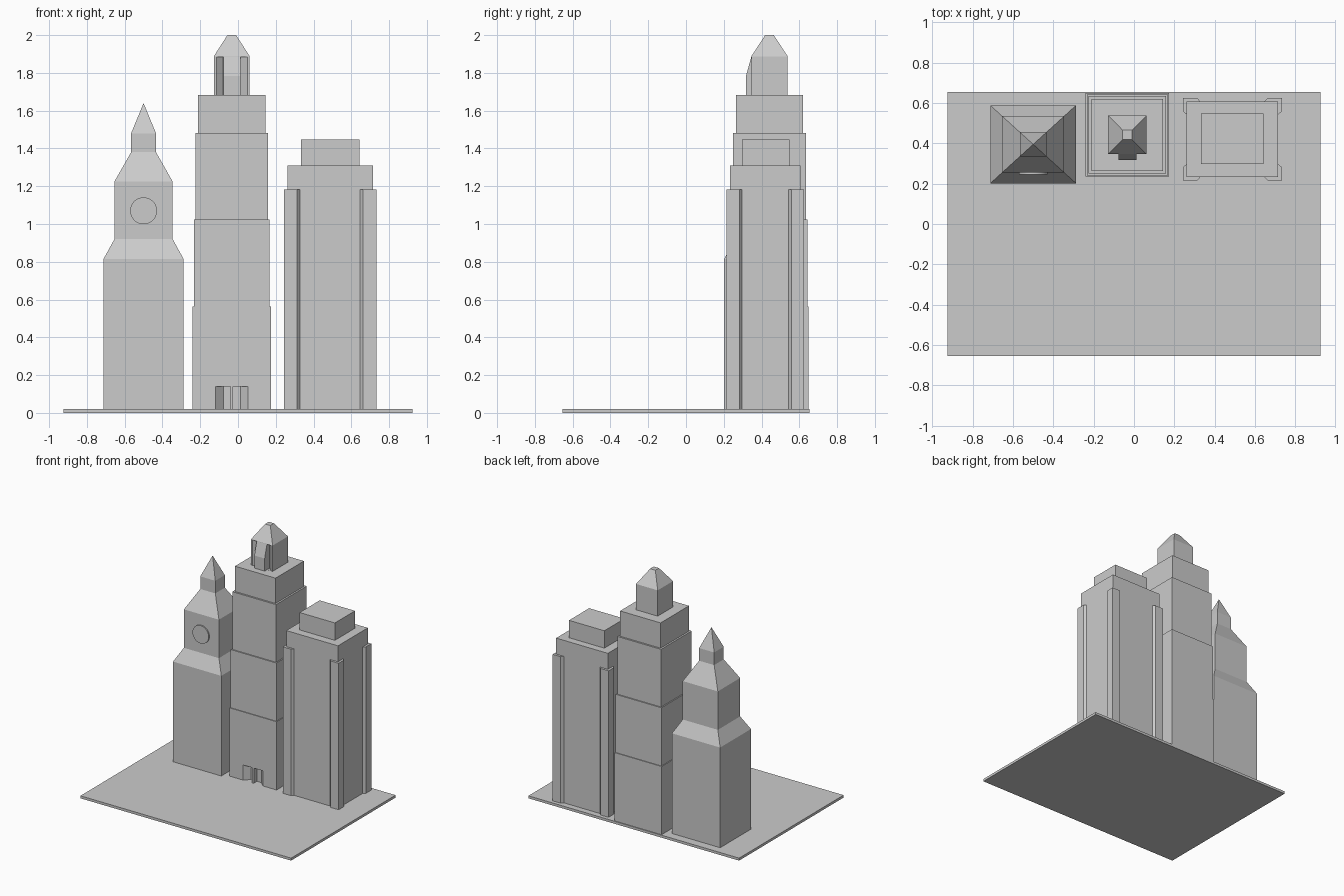
import bpy, bmesh, math

if "Cube" in bpy.data.objects:
    bpy.data.objects.remove(bpy.data.objects["Cube"])


def make(name, bm):
    bmesh.ops.recalc_face_normals(bm, faces=bm.faces)
    me = bpy.data.meshes.new(name)
    bm.to_mesh(me)
    bm.free()
    ob = bpy.data.objects.new(name, me)
    bpy.context.collection.objects.link(ob)
    return ob


def loft(name, cx, cy, sections):
    """Stack of rectangles (half x, half y, z); half x = 0 closes to a point."""
    bm = bmesh.new()
    prev = None
    for hx, hy, z in sections:
        if hx == 0:
            ring = [bm.verts.new((cx, cy, z))] * 4
        else:
            ring = [bm.verts.new((cx + sx * hx, cy + sy * hy, z))
                    for sx, sy in ((-1, -1), (1, -1), (1, 1), (-1, 1))]
        if prev is None:
            bm.faces.new(ring)
        else:
            for i in range(4):
                j = (i + 1) % 4
                quad = [prev[i], prev[j], ring[j], ring[i]]
                bm.faces.new(quad if hx else quad[:3])
        prev = ring
    if prev[0] is not prev[1]:
        bm.faces.new(prev)
    return make(name, bm)


def prism(name, pts, z0, z1):
    """Plan outline extruded upwards."""
    bm = bmesh.new()
    f = bm.faces.new([bm.verts.new((x, y, z0)) for x, y in pts])
    ext = bmesh.ops.extrude_face_region(bm, geom=[f])["geom"]
    verts = [v for v in ext if isinstance(v, bmesh.types.BMVert)]
    bmesh.ops.translate(bm, verts=verts, vec=(0, 0, z1 - z0))
    return make(name, bm)


def cut(target, cutter):
    m = target.modifiers.new("recess", "BOOLEAN")
    m.operation, m.object, m.solver = "DIFFERENCE", cutter, "EXACT"
    bpy.context.view_layer.objects.active = target
    bpy.ops.object.modifier_apply(modifier=m.name)
    bpy.data.objects.remove(cutter)


# Ground slab
loft("base_plate", 0, 0, [(0.925, 0.655, 0), (0.925, 0.655, 0.02)])

# Clock tower
loft("clock_tower", -0.5, 0.395, [
    (0.212, 0.193, 0.02), (0.212, 0.193, 0.815), (0.154, 0.14, 0.92),
    (0.154, 0.14, 1.225), (0.066, 0.06, 1.38), (0.066, 0.06, 1.48),
    (0, 0, 1.64)])
bpy.ops.mesh.primitive_cylinder_add(
    vertices=48, radius=0.071, depth=0.03, location=(-0.5, 0.26, 1.07),
    rotation=(math.pi / 2, 0, 0))
bpy.context.object.name = "clock_face"
bpy.ops.object.shade_smooth_by_angle()

# Central stepped tower
CX, CY = -0.033, 0.442
z = 0.02
tiers = []
for i, (h, top) in enumerate([(0.207, 0.562), (0.201, 1.024),
                              (0.192, 1.482), (0.178, 1.683)]):
    tiers.append(loft(f"central_tier_{i + 1}", CX, CY, [(h, h, z), (h, h, top)]))
    z = top
crown = loft("central_crown", CX, CY, [
    (0.095, 0.096, 1.683), (0.095, 0.096, 1.888), (0.023, 0.023, 2.0)])

# Splayed entrance recesses and crown niches, mirrored about the tower axis
for s in (-1, 1):
    f = CY - 0.207
    cut(tiers[0], prism("door_cutter", [
        (CX + s * 0.007, f - 0.01), (CX + s * 0.087, f - 0.01),
        (CX + s * 0.087, f), (CX + s * 0.045, f + 0.04),
        (CX + s * 0.007, f + 0.04)], 0.0201, 0.14))
    f = CY - 0.096
    cut(crown, prism("niche_cutter", [
        (CX + s * 0.04, f - 0.01), (CX + s * 0.082, f - 0.01),
        (CX + s * 0.082, f), (CX + s * 0.046, f + 0.03),
        (CX + s * 0.04, f + 0.03)], 1.6835, 1.885))

# Sloped bay on the crown front
bay = loft("crown_bay", CX, 0.352, [
    (0.045, 0.035, 1.683), (0.045, 0.035, 1.783), (0.045, 0.035, 1.885)])
for v in bay.data.vertices:
    if v.co.z > 1.8 and v.co.y < 0.35:
        v.co.y = CY - 0.096

# Right tower with setback block
RX, RY = 0.488, 0.42
loft("right_tower", RX, RY, [(0.227, 0.187, 0.02), (0.227, 0.187, 1.31)])
loft("right_tower_top", RX, RY + 0.003, [(0.155, 0.126, 1.31), (0.155, 0.126, 1.448)])

# Corner pilasters with splayed ends
for sx in (-1, 1):
    for sy in (-1, 1):
        pts = [(0, 0), (0.07, 0), (0.088, 0.02), (0.02, 0.02),
               (0.02, 0.084), (0, 0.067)]
        prism("corner_pilaster",
              [(RX + sx * (0.245 - a), RY + sy * (0.205 - b)) for a, b in pts],
              0.02, 1.183)
